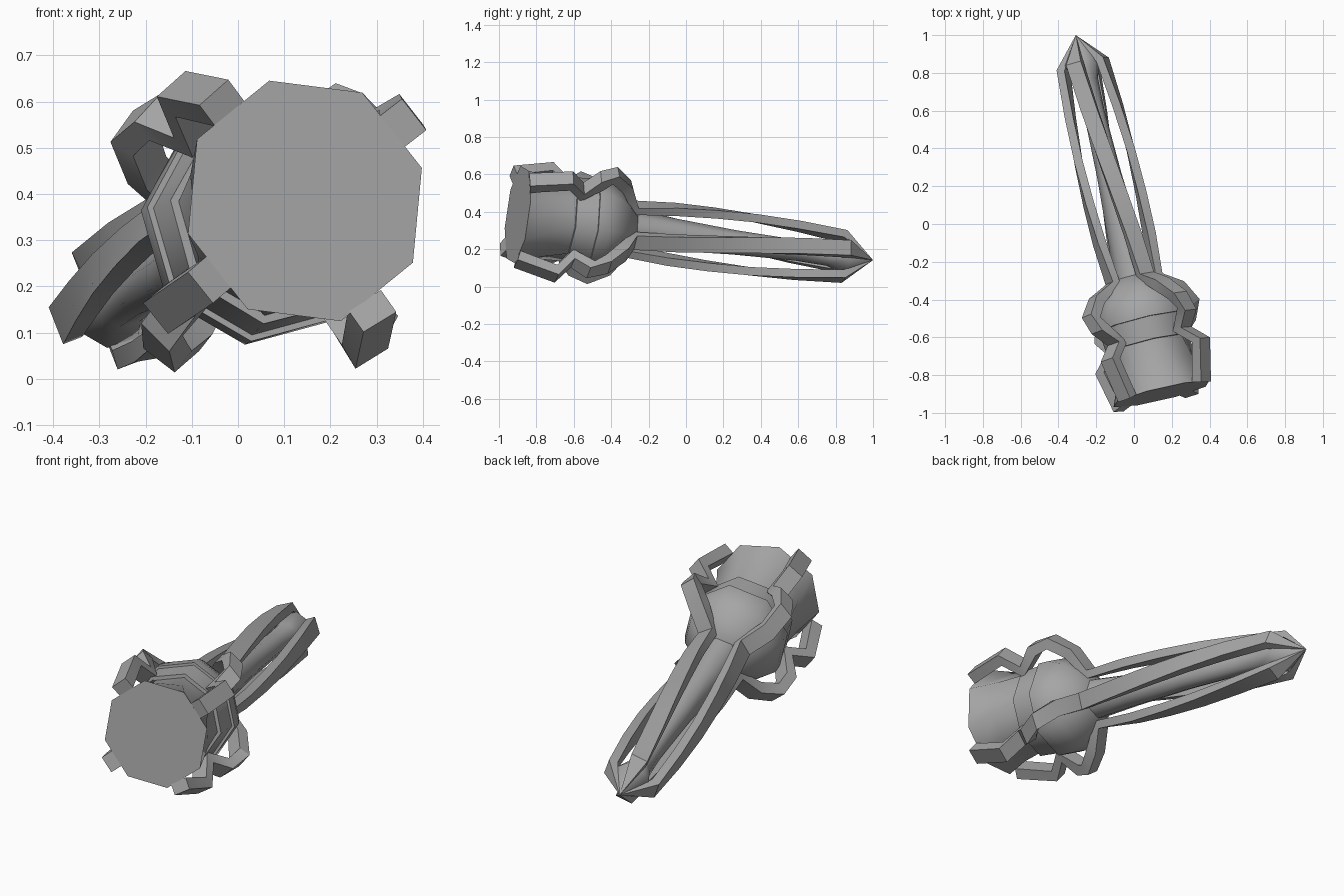
import bpy
import bmesh
import math
from mathutils import Vector

old = bpy.data.objects.get("Cube")
if old:
    bpy.data.objects.remove(old, do_unlink=True)

grey = bpy.data.materials.new("plain_grey")
grey.use_nodes = True
COLOUR = (0.38, 0.38, 0.38, 1.0)
grey.diffuse_color = COLOUR
for node in grey.node_tree.nodes:
    if node.type == 'BSDF_PRINCIPLED':
        node.inputs["Base Color"].default_value = COLOUR

# The whole piece lies along one tilted axis, from the flat end to the tip
FRONT = Vector((0.145, -0.90, 0.385))
TIP = Vector((-0.308, 1.0, 0.142))
LENGTH = (TIP - FRONT).length
AXIS = (TIP - FRONT).normalized()
SIDE = (Vector((1, 0, 0)) - AXIS * AXIS.x).normalized()
UP = SIDE.cross(AXIS).normalized()


def blend(t, start, end):
    """0 before start, 1 after end, straight in between."""
    return min(max((t - start) / (end - start), 0), 1)


def place(t, radial, across, degrees):
    """Point at distance t, moved outwards and sideways from the axis."""
    a = math.radians(degrees)
    out = SIDE * math.cos(a) + UP * math.sin(a)
    around = UP * math.cos(a) - SIDE * math.sin(a)
    return FRONT + AXIS * t + out * radial + around * across


def loft(name, rings, smooth_angle):
    """Skin a row of closed rings and cap both ends."""
    bm = bmesh.new()
    loops = [[bm.verts.new(p) for p in ring] for ring in rings]
    n = len(loops[0])
    for a, b in zip(loops, loops[1:]):
        for i in range(n):
            j = (i + 1) % n
            bm.faces.new((a[i], a[j], b[j], b[i]))
    bm.faces.new(loops[0])
    bm.faces.new(loops[-1])
    bmesh.ops.remove_doubles(bm, verts=bm.verts[:], dist=0.0005)
    bmesh.ops.recalc_face_normals(bm, faces=bm.faces[:])
    mesh = bpy.data.meshes.new(name)
    bm.to_mesh(mesh)
    bm.free()
    mesh.materials.append(grey)
    obj = bpy.data.objects.new(name, mesh)
    bpy.context.collection.objects.link(obj)
    bpy.ops.object.select_all(action='DESELECT')
    obj.select_set(True)
    bpy.context.view_layer.objects.active = obj
    bpy.ops.object.shade_smooth_by_angle(angle=math.radians(smooth_angle))


def turned(name, profile, sides=8):
    """Eight-sided turned part from (distance, radius) pairs."""
    rings = []
    for t, r in profile:
        start = 17 + 22 * blend(t, 0, 0.28)
        rings.append([place(t, r, 0, start + 360 * i / sides) for i in range(sides)])
    loft(name, rings, 55)


def prong(name, profile, head_angle, handle_angle, width=0.086):
    """Bar along (distance, outer radius) pairs, twisting along the handle."""
    rings = []
    for i, (t, r) in enumerate(profile[:-1]):
        t0, r0 = profile[max(i - 1, 0)]
        t1, r1 = profile[i + 1]
        normal = Vector((r0 - r1, t1 - t0)).normalized()
        thick = 0.06 if t < 0.6 else 0.045
        ti, ri = t - normal.x * thick, r - normal.y * thick
        h = width / 2
        mix = blend(t, 0.2, 0.5)
        angle = head_angle * (1 - mix) + (handle_angle + 42 * t) * mix
        rings.append([place(t, r, -h, angle), place(t, r, h, angle),
                      place(ti, ri, h, angle), place(ti, ri, -h, angle)])
    rings.append([TIP.copy() for _ in range(4)])
    loft(name, rings, 25)


# Flared cup, collar band and domed bulb
turned("cup", [(0, 0.272), (0.14, 0.232), (0.28, 0.218)])
turned("collar", [(0.27, 0.15), (0.27, 0.237), (0.40, 0.247), (0.40, 0.15)])
turned("bulb", [(0.39, 0.15), (0.39, 0.26), (0.45, 0.26), (0.52, 0.232),
                (0.58, 0.18), (0.64, 0.105)])

# Slim core of the handle, swelling again just before the tip
turned("handle_core", [(0.60, 0.11), (0.85, 0.088), (1.2, 0.066), (1.55, 0.056),
                       (1.72, 0.062), (1.82, 0.095), (LENGTH - 0.005, 0.002)])

# Four prongs that hug the head and meet at the tip
PRONG = [(-0.015, 0.308), (0.21, 0.37), (0.295, 0.275), (0.37, 0.357),
         (0.47, 0.365), (0.57, 0.275), (0.63, 0.152), (0.85, 0.165),
         (1.07, 0.167), (1.3, 0.165), (1.55, 0.154), (1.81, 0.136), (LENGTH, 0)]
for i, head_angle in enumerate((39, 132, 220, 302)):
    prong(f"prong_{i + 1}", PRONG, head_angle, 36 + 90 * i)
